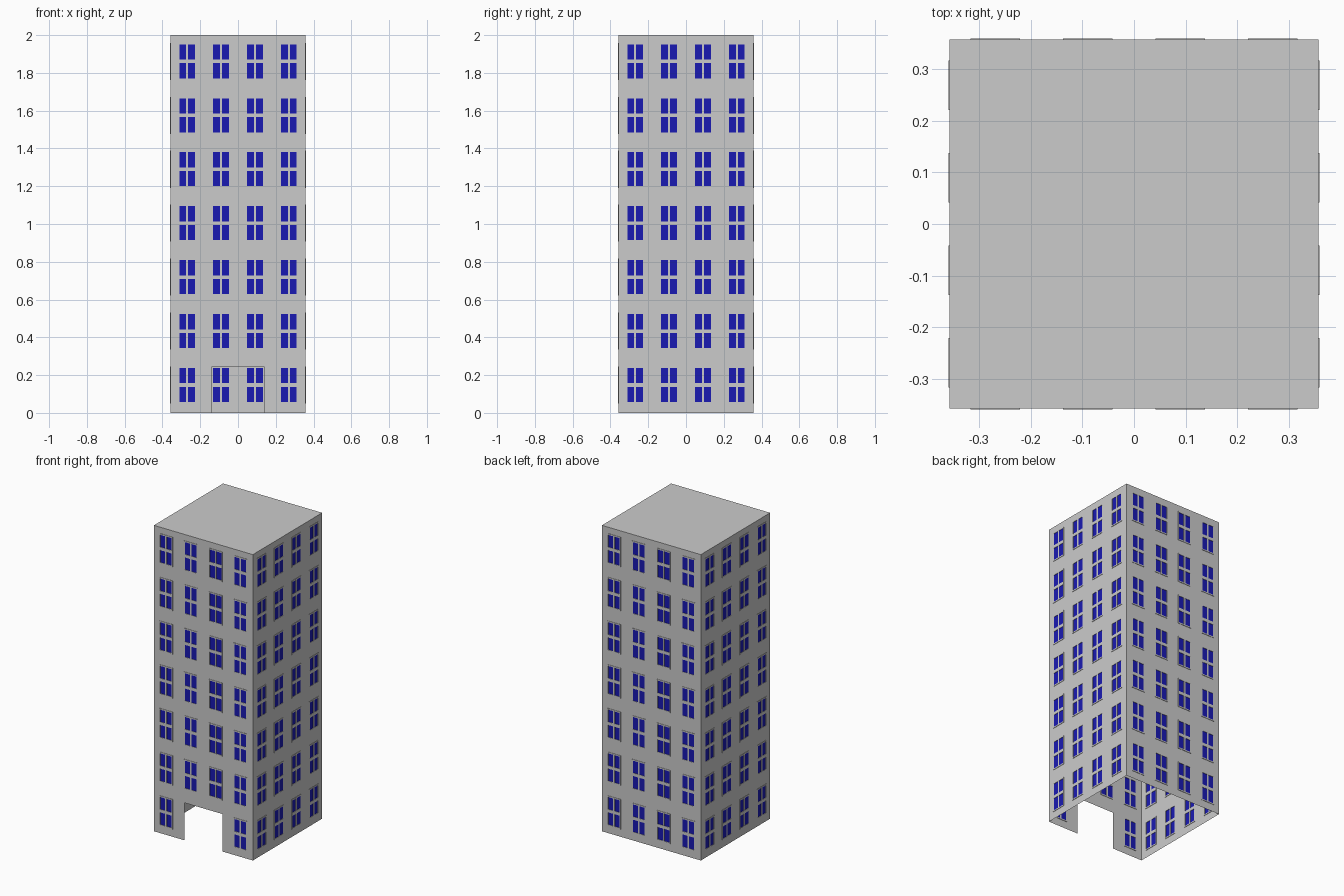
import bpy, bmesh
from mathutils import Matrix
from math import pi

if "Cube" in bpy.data.objects:
    bpy.data.objects.remove(bpy.data.objects["Cube"])

H = 0.358                      # half width of the tower
FLOORS, PITCH_Z = 7, 2 / 7
COLS = [-0.269, -0.09, 0.09, 0.269]
FLOOR_Z = [0.147 + i * PITCH_Z for i in range(FLOORS)]
FW, FH = 0.048, 0.098          # half size of a window frame
FRAME_X = [-FW, -0.042, -0.005, 0.005, 0.042, FW]
FRAME_Z = [-FH, -0.09, -0.01, 0.01, 0.09, FH]


def grid(bm, xs, zs, keep, rot):
    """Add the kept cells of a grid lying on one facade, turned by rot."""
    verts = {}

    def v(i, j):
        if (i, j) not in verts:
            verts[i, j] = bm.verts.new(rot @ Matrix.Translation((xs[i], -H, zs[j])).translation)
        return verts[i, j]

    for i in range(len(xs) - 1):
        for j in range(len(zs) - 1):
            if keep(i, j):
                bm.faces.new((v(i, j), v(i + 1, j), v(i + 1, j + 1), v(i, j + 1)))


def finish(bm, name, material=None):
    bmesh.ops.remove_doubles(bm, verts=bm.verts, dist=1e-5)
    mesh = bpy.data.meshes.new(name)
    bm.to_mesh(mesh)
    bm.free()
    obj = bpy.data.objects.new(name, mesh)
    bpy.context.collection.objects.link(obj)
    if material:
        mesh.materials.append(material)
    return obj


walls, frames, panes = bmesh.new(), bmesh.new(), bmesh.new()
wall_x = [-H] + [c + s for c in COLS for s in (-FW, FW)] + [H]
wall_z = [0] + [z + s for z in FLOOR_Z for s in (-FH, FH)] + [2]

for side in range(4):
    rot = Matrix.Rotation(side * pi / 2, 4, 'Z')

    # Wall with window holes; the front also gets the doorway
    def is_wall(i, j):
        door = side == 0 and 3 <= i <= 5 and j <= 1
        return not door and not (i % 2 and j % 2)

    grid(walls, wall_x, wall_z, is_wall, rot)

    # Windows, each with a crossed frame and four panes
    for c in COLS:
        for n, z in enumerate(FLOOR_Z):
            if side == 0 and n == 0 and abs(c) < 0.1:
                continue
            xs = [c + x for x in FRAME_X]
            zs = [z + d for d in FRAME_Z]
            grid(frames, xs, zs, lambda i, j: not (i % 2 and j % 2), rot)
            grid(panes, xs, zs, lambda i, j: i % 2 and j % 2, rot)

# Flat roof
walls.faces.new([walls.verts.new((x * H, y * H, 2))
                 for x, y in ((-1, -1), (1, -1), (1, 1), (-1, 1))])

blue = bpy.data.materials.new("window_blue")
blue.diffuse_color = (0.01, 0.01, 0.45, 1)
blue.use_nodes = True
blue.node_tree.nodes["Principled BSDF"].inputs["Base Color"].default_value = blue.diffuse_color

finish(walls, "tower_walls")
frame_obj = finish(frames, "window_frames")
solid = frame_obj.modifiers.new("thickness", 'SOLIDIFY')
solid.thickness = 0.005
solid.offset = 0
finish(panes, "window_panes", blue)
